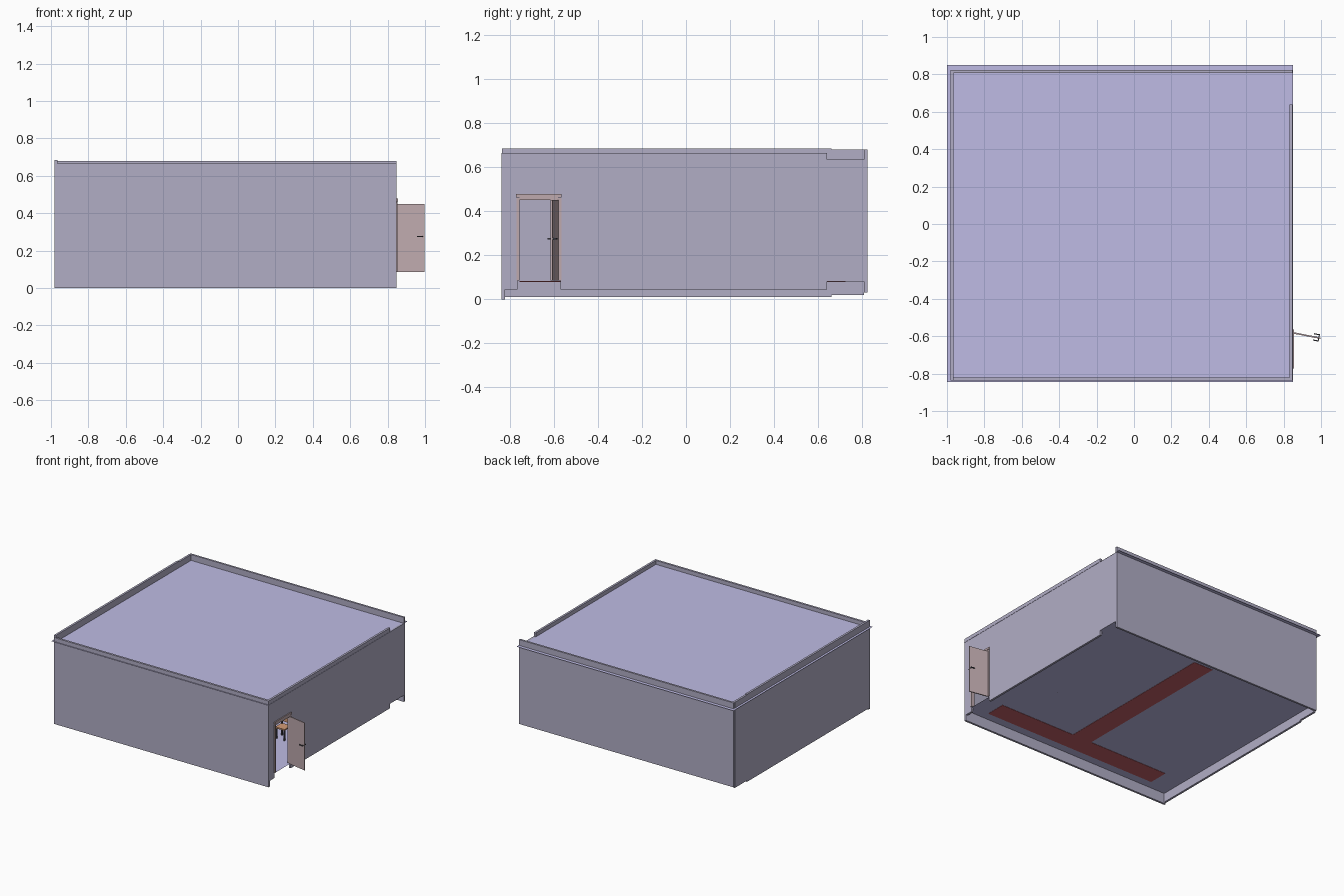
import bpy, bmesh, math
from mathutils import Matrix

if "Cube" in bpy.data.objects:
    bpy.data.objects.remove(bpy.data.objects["Cube"])


def material(name, rgb):
    m = bpy.data.materials.new(name)
    m.diffuse_color = (*rgb, 1)
    m.use_nodes = True
    m.node_tree.nodes["Principled BSDF"].inputs["Base Color"].default_value = m.diffuse_color
    return m


WALL = material("wall_paint", (0.44, 0.42, 0.56))
SLAB = material("slab_paint", (0.52, 0.50, 0.78))
DOOR = material("door_wood", (0.52, 0.40, 0.42))
RED = material("carpet_red", (0.55, 0.12, 0.14))
WOOD = material("seat_wood", (0.65, 0.33, 0.18))
DARK = material("dark_metal", (0.08, 0.08, 0.10))


def finish(bm, name, mat):
    bmesh.ops.recalc_face_normals(bm, faces=bm.faces)
    me = bpy.data.meshes.new(name)
    bm.to_mesh(me)
    bm.free()
    me.materials.append(mat)
    ob = bpy.data.objects.new(name, me)
    bpy.context.collection.objects.link(ob)
    return ob


def box(name, x, y, z, mat):
    """Box from (low, high) ranges."""
    bm = bmesh.new()
    bmesh.ops.create_cube(bm, size=1)
    for v in bm.verts:
        v.co = [r[0] if c < 0 else r[1] for c, r in zip(v.co, (x, y, z))]
    return finish(bm, name, mat)


def prism(name, outline, axis, lo, hi, mat):
    """Flat outline extruded along axis 'x' (y,z points) or 'z' (x,y points)."""
    bm = bmesh.new()
    pt = (lambda a, b: (lo, a, b)) if axis == 'x' else (lambda a, b: (a, b, lo))
    f = bm.faces.new([bm.verts.new(pt(a, b)) for a, b in outline])
    ext = bmesh.ops.extrude_face_region(bm, geom=[f])['geom']
    d = (hi - lo, 0, 0) if axis == 'x' else (0, 0, hi - lo)
    bmesh.ops.translate(bm, vec=d, verts=[g for g in ext if isinstance(g, bmesh.types.BMVert)])
    return finish(bm, name, mat)


def sheet(name, x, y, z, mat):
    bm = bmesh.new()
    bm.faces.new([bm.verts.new(p) for p in
                  ((x[0], y[0], z), (x[1], y[0], z), (x[1], y[1], z), (x[0], y[1], z))])
    return finish(bm, name, mat)


# Floor and overhanging ceiling sheets
sheet("floor", (-0.975, 0.845), (-0.83, 0.82), 0.08, SLAB)
sheet("ceiling", (-1.0, 0.85), (-0.845, 0.85), 0.635, SLAB)

# Front and back walls
box("front_wall", (-0.98, 0.848), (-0.838, -0.822), (0, 0.665), WALL)
box("back_wall", (-0.98, 0.848), (0.808, 0.823), (0.03, 0.68), WALL)

# Left wall with its slightly lower rear end
prism("left_wall", [(-0.836, 0.01), (0.66, 0.01), (0.66, 0.02), (0.808, 0.02),
                    (0.808, 0.68), (0.66, 0.68), (0.66, 0.685), (-0.836, 0.685)],
      'x', -0.982, -0.966, WALL)

# Right wall with door notch and stepped rear end
prism("right_wall", [(-0.83, 0.045), (-0.765, 0.045), (-0.765, 0.46), (-0.57, 0.46),
                     (-0.57, 0.045), (0.64, 0.045), (0.64, 0.08), (0.82, 0.08),
                     (0.82, 0.635), (0.64, 0.635), (0.64, 0.665), (-0.83, 0.665)],
      'x', 0.832, 0.848, WALL)

# Door frame
box("left_jamb", (0.828, 0.853), (-0.77, -0.755), (0.085, 0.46), DOOR)
box("right_jamb", (0.828, 0.853), (-0.58, -0.565), (0.085, 0.46), DOOR)
box("door_head", (0.828, 0.853), (-0.755, -0.58), (0.45, 0.465), DOOR)
box("head_trim", (0.826, 0.855), (-0.772, -0.565), (0.463, 0.478), DOOR)

# Open door leaf with handles on both sides, swung about its hinge
parts = [box("door_leaf", (0, 0.15), (-0.004, 0.004), (0.085, 0.45), DOOR)]
for name, s in (("outer", -1), ("inner", 1)):
    stem = sorted((0.004 * s, 0.018 * s))
    bar = sorted((0.014 * s, 0.02 * s))
    parts.append(box(name + "_handle_stem", (0.138, 0.143), stem, (0.272, 0.278), DARK))
    parts.append(box(name + "_handle_bar", (0.112, 0.143), bar, (0.272, 0.278), DARK))
swing = Matrix.Translation((0.85, -0.582, 0)) @ Matrix.Rotation(math.radians(-11), 4, 'Z')
for p in parts:
    p.data.transform(swing)

# T-shaped carpet running in from the door
prism("carpet", [(-0.79, -0.755), (0.70, -0.755), (0.70, -0.60), (0.055, -0.60),
                 (0.055, 0.725), (-0.11, 0.725), (-0.11, -0.60), (-0.79, -0.60)],
      'z', 0.078, 0.083, RED)

# Chair glimpsed through the doorway
cx, cy = 0.56, -0.25
box("chair_seat", (cx - 0.04, cx + 0.04), (cy - 0.04, cy + 0.04), (0.16, 0.17), WOOD)
box("chair_back", (cx - 0.04, cx + 0.04), (cy + 0.032, cy + 0.04), (0.19, 0.25), WOOD)
for sx in (-1, 1):
    for sy in (-1, 1):
        lx, ly = cx + sx * 0.034, cy + sy * 0.034
        box("chair_leg", (lx - 0.005, lx + 0.005), (ly - 0.005, ly + 0.005),
            (0.08, 0.16 if sy < 0 else 0.24), DARK)
